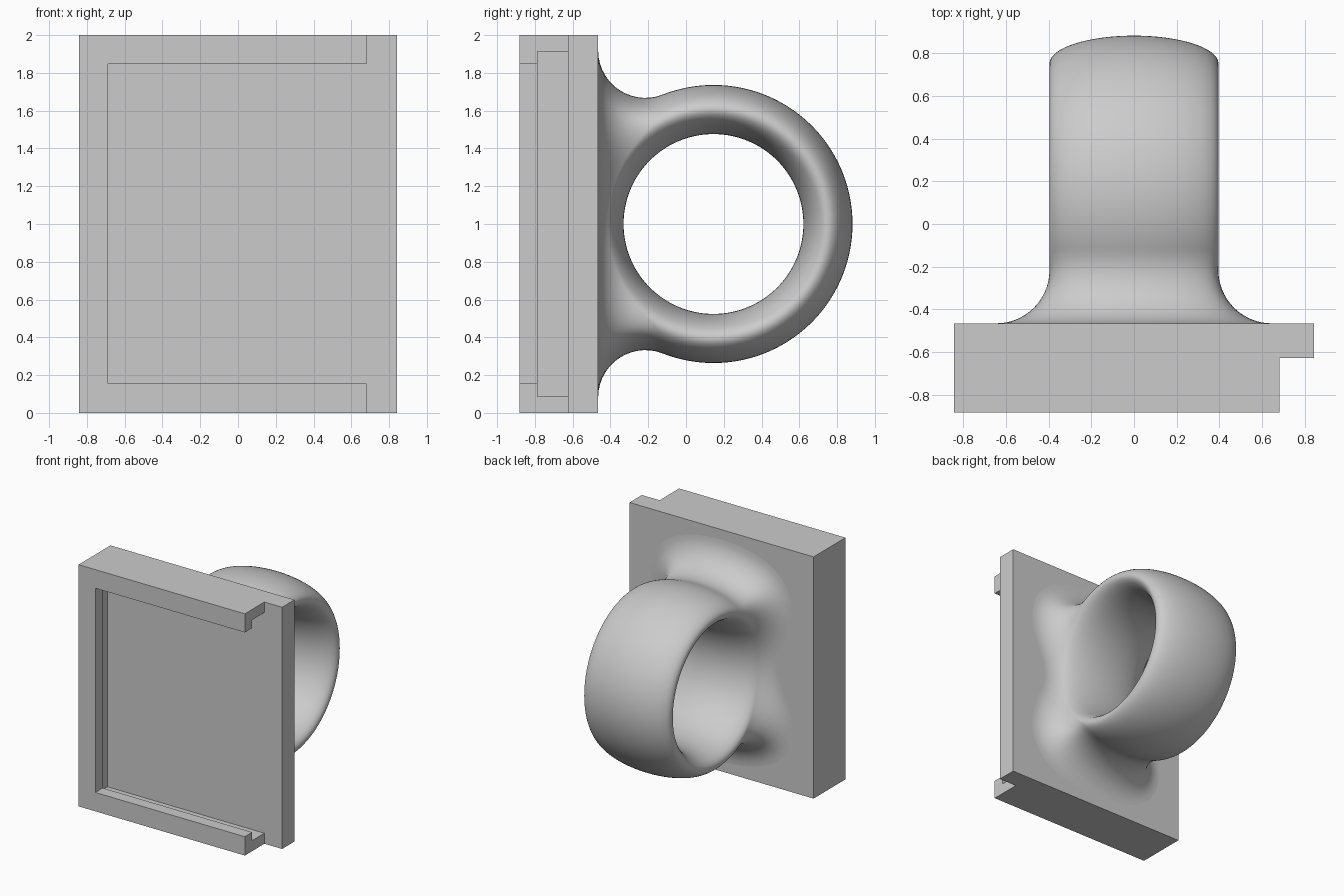
import bpy, bmesh
from math import sin, cos, pi, acos, hypot
from mathutils import Vector

if "Cube" in bpy.data.objects:
    bpy.data.objects.remove(bpy.data.objects["Cube"])

grey = bpy.data.materials.new("plain grey")
grey.use_nodes = True
grey.diffuse_color = (0.6, 0.6, 0.6, 1)
grey.node_tree.nodes["Principled BSDF"].inputs["Base Color"].default_value = (0.6, 0.6, 0.6, 1)

BACK = -0.465                      # rear face of the plate
FLOOR = -0.626                     # floor of the front slot
RING_Y, RING_Z = 0.1455, 1.0       # ring centre
RING_R, HALF_T, HALF_W = 0.606, 0.13, 0.395
FILLET = 0.25


def finish(name, bm):
    mesh = bpy.data.meshes.new(name)
    bm.to_mesh(mesh)
    bm.free()
    mesh.materials.append(grey)
    obj = bpy.data.objects.new(name, mesh)
    bpy.context.collection.objects.link(obj)
    return obj


def box(name, lo, hi):
    bm = bmesh.new()
    bmesh.ops.create_cube(bm, size=1)
    for v in bm.verts:
        v.co = [l + (c + 0.5) * (h - l) for c, l, h in zip(v.co, lo, hi)]
    return finish(name, bm)


def activate(obj):
    bpy.ops.object.select_all(action="DESELECT")
    obj.select_set(True)
    bpy.context.view_layer.objects.active = obj


# Mounting plate with a lipped slot, open on the left side
plate = box("mounting_plate", (-0.842, -0.882, 0), (0.842, BACK, 2))
cutters = [
    box("side_cutter", (0.68, -1, -0.1), (1, FLOOR, 2.1)),
    box("slot_cutter", (-0.757, -0.785, 0.087), (1, FLOOR, 1.913)),
    box("opening_cutter", (-0.688, -1, 0.156), (1, -0.7, 1.846)),
]
activate(plate)
for cutter in cutters:
    cutter.hide_render = True
    mod = plate.modifiers.new(cutter.name, "BOOLEAN")
    mod.operation, mod.solver, mod.object = "DIFFERENCE", "EXACT", cutter
    bpy.ops.object.modifier_apply(modifier=mod.name)
for cutter in cutters:
    bpy.data.objects.remove(cutter)
bm = bmesh.new()
bm.from_mesh(plate.data)
bmesh.ops.dissolve_limit(bm, angle_limit=0.01, verts=bm.verts, edges=bm.edges)
bm.to_mesh(plate.data)
bm.free()


# Ring with an oval section, blended into the plate by a rolling-ball fillet
REACH = RING_Y - BACK - FILLET


def section(v):
    """Oval section: sideways offset, radius and the normal's two parts."""
    nx, nr = cos(v) / HALF_W, sin(v) / HALF_T
    n = hypot(nx, nr)
    return HALF_W * cos(v), RING_R + HALF_T * sin(v), nx / n, nr / n


def ball_radius(v):
    x, r, nx, nr = section(v)
    return r + FILLET * nr


def sweep_end(v):
    return acos(max(-1, min(1, -REACH / ball_radius(v))))


def ring_point(v, u):
    x, r, nx, nr = section(v)
    point = Vector((x, RING_Y + r * cos(u), RING_Z + r * sin(u)))
    return point, Vector((nx, nr * cos(u), nr * sin(u)))


def add_grid(bm, rows):
    verts = [[bm.verts.new(p) for p in row] for row in rows]
    for a, b in zip(verts, verts[1:]):
        for i in range(len(a) - 1):
            bm.faces.new((a[i], a[i + 1], b[i + 1], b[i]))


# Section angle where the fillet crosses the middle of the hole
low, high = -pi / 2, 0
for _ in range(50):
    mid = (low + high) / 2
    if ball_radius(mid) < REACH:
        low = mid
    else:
        high = mid
v0 = high

OUTER, INNER, AROUND, ARC = 80, 32, 144, 14
outer = [pi / 2 - (pi / 2 - v0) * cos(pi * i / OUTER) for i in range(OUTER + 1)]
inner = [pi - v0 + (pi + 2 * v0) * i / INNER for i in range(INNER + 1)]
ends = [sweep_end(v) for v in outer]
ends[0] = ends[-1] = pi

bm = bmesh.new()
for angles, limits in ((outer, ends), (inner, [pi] * len(inner))):
    add_grid(bm, [[ring_point(v, e * (2 * j / AROUND - 1))[0] for j in range(AROUND + 1)]
                  for v, e in zip(angles, limits)])
down = Vector((0, -1, 0))
for side in (1, -1):
    rows = []
    for v, end in zip(outer, ends):
        point, normal = ring_point(v, side * end)
        centre = point + normal * FILLET
        turn = (-normal).rotation_difference(down)
        axis, angle = turn.to_axis_angle()
        row = []
        for k in range(ARC + 1):
            t = angle * k / ARC
            arm = -normal * cos(t) + axis.cross(-normal) * sin(t)
            row.append(centre + arm * FILLET)
        rows.append(row)
    add_grid(bm, rows)
bmesh.ops.remove_doubles(bm, verts=bm.verts, dist=0.00005)
bmesh.ops.recalc_face_normals(bm, faces=bm.faces)
# Make sure the outermost face points away from the plate
tip = max(bm.faces, key=lambda f: f.calc_center_median().y)
if tip.normal.y < 0:
    bmesh.ops.reverse_faces(bm, faces=bm.faces)
ring = finish("finger_ring", bm)
activate(ring)
bpy.ops.object.shade_smooth_by_angle(angle=0.7)
